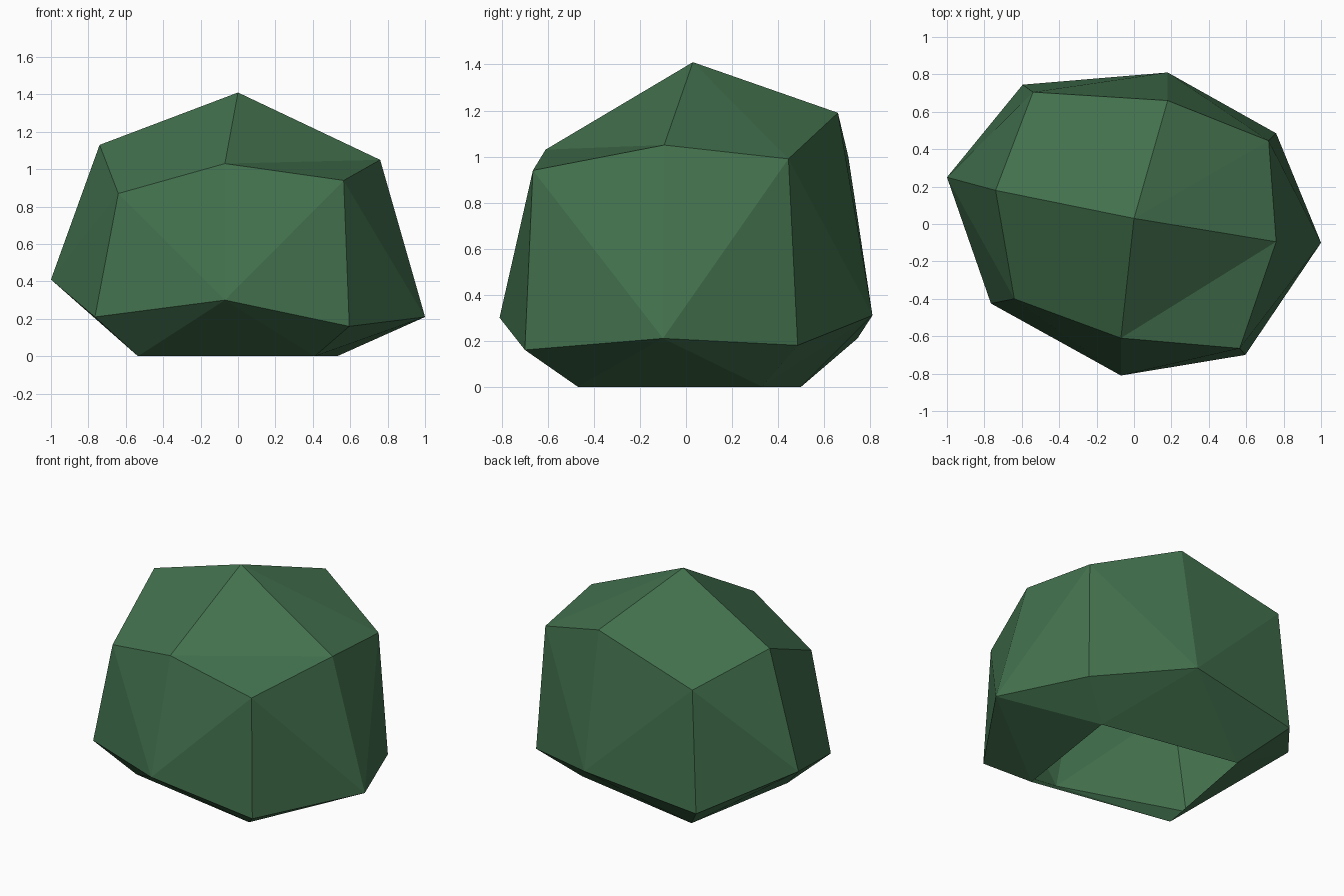
import bpy, bmesh

if "Cube" in bpy.data.objects:
    bpy.data.objects.remove(bpy.data.objects["Cube"])

# Rings run counter-clockwise seen from above, starting at the left;
# even entries are side middles, odd entries are corners.
APEX = (0.0, 0.03, 1.41)
UPPER = [(-0.74, 0.18, 1.13), (-0.64, -0.40, 0.87), (-0.07, -0.61, 1.03), (0.565, -0.665, 0.94),
         (0.76, -0.095, 1.05), (0.72, 0.445, 0.99), (0.18, 0.66, 1.19), (-0.54, 0.705, 1.0)]
MIDDLE = [(-1.0, 0.25, 0.41), (-0.765, -0.425, 0.21), (-0.07, -0.81, 0.30), (0.595, -0.70, 0.16),
          (1.0, -0.10, 0.21), (0.76, 0.485, 0.18), (0.18, 0.81, 0.31), (-0.595, 0.745, 0.21)]
BASE = [(-0.535, -0.30, 0), (0.41, -0.47, 0), (0.53, 0.33, 0), (-0.39, 0.50, 0)]

leaf = bpy.data.materials.new("dark green leaf")
leaf.diffuse_color = (0.055, 0.165, 0.075, 1)
leaf.use_nodes = True
leaf.node_tree.nodes["Principled BSDF"].inputs["Base Color"].default_value = leaf.diffuse_color

bm = bmesh.new()
apex = bm.verts.new(APEX)
upper, middle, base = ([bm.verts.new(p) for p in ring] for ring in (UPPER, MIDDLE, BASE))

for i in range(0, 8, 2):
    j, k = i + 1, (i + 2) % 8
    # Crown: one four-sided facet per quarter
    if i == 2:
        bm.faces.new((apex, upper[i], upper[k]))
        bm.faces.new((upper[i], upper[j], upper[k]))
    elif i == 4:
        bm.faces.new((apex, upper[i], upper[j]))
        bm.faces.new((apex, upper[j], upper[k]))
    else:
        bm.faces.new((apex, upper[i], upper[j], upper[k]))
    # Sides: facets split from the side middles up to the corners
    bm.faces.new((upper[i], middle[i], upper[j]))
    bm.faces.new((middle[i], middle[j], upper[j]))
    bm.faces.new((upper[j], middle[j], middle[k]))
    bm.faces.new((upper[j], middle[k], upper[k]))
    # Tapered underside, open at the ground
    n = i // 2
    prev = base[n - 1]
    bm.faces.new((middle[i], middle[i - 1], prev))
    bm.faces.new((middle[i], prev, base[n]))
    bm.faces.new((middle[i], base[n], middle[j]))

bmesh.ops.recalc_face_normals(bm, faces=bm.faces)
mesh = bpy.data.meshes.new("bush")
bm.to_mesh(mesh)
bm.free()
mesh.materials.append(leaf)
bush = bpy.data.objects.new("bush", mesh)
bpy.context.collection.objects.link(bush)
